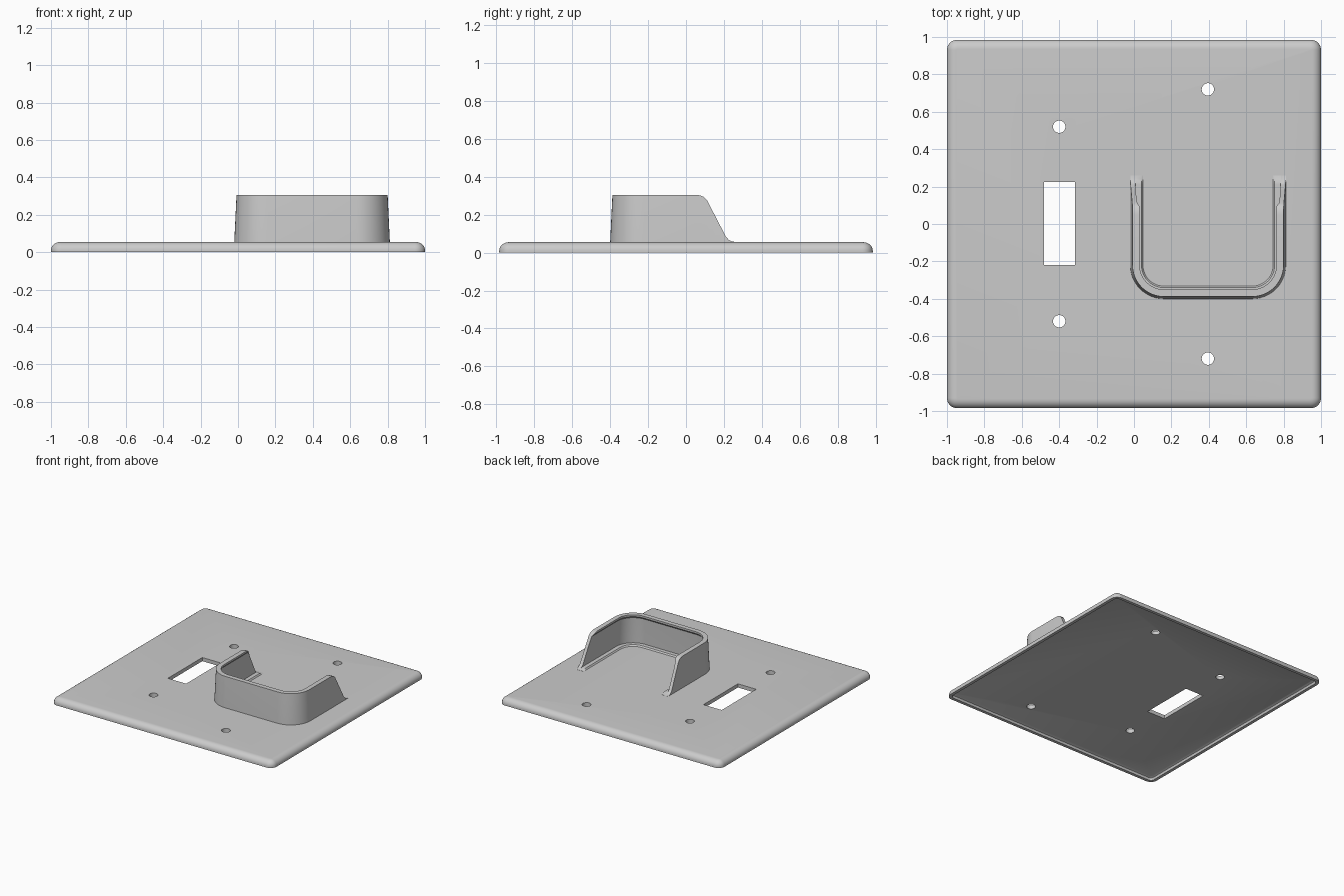
import bpy, bmesh, math
from mathutils import Vector

if "Cube" in bpy.data.objects:
    bpy.data.objects.remove(bpy.data.objects["Cube"])

mat = bpy.data.materials.new("light grey plastic")
mat.use_nodes = True
GREY = (0.6, 0.6, 0.6, 1)
mat.diffuse_color = GREY
mat.node_tree.nodes["Principled BSDF"].inputs["Base Color"].default_value = GREY

PLATE_TOP, RIM_TOP = 0.055, 0.305


def loft(name, rings, closed, cap):
    """Skin a list of equal-length rings; optionally close the list or cap its ends."""
    bm = bmesh.new()
    rows = [[bm.verts.new(p) for p in ring] for ring in rings]
    n = len(rows[0])
    pairs = list(zip(rows, rows[1:]))
    if closed:
        pairs.append((rows[-1], rows[0]))
    for a, b in pairs:
        for i in range(n):
            j = (i + 1) % n
            bm.faces.new((a[i], a[j], b[j], b[i]))
    if cap:
        bm.faces.new(rows[0])
        bm.faces.new(rows[-1])
    bmesh.ops.recalc_face_normals(bm, faces=bm.faces)
    me = bpy.data.meshes.new(name)
    bm.to_mesh(me)
    bm.free()
    me.materials.append(mat)
    ob = bpy.data.objects.new(name, me)
    bpy.context.collection.objects.link(ob)
    return ob


def smooth(ob):
    bpy.ops.object.select_all(action="DESELECT")
    ob.select_set(True)
    bpy.context.view_layer.objects.active = ob
    bpy.ops.object.shade_smooth_by_angle(angle=math.radians(32))


def rounded_ring(inset, z, steps=8):
    """Rounded rectangle following the plate outline."""
    r = max(0.055 - inset, 0.004)
    cx, cy = 1 - inset - r, 0.985 - inset - r
    pts = []
    for k, (sx, sy) in enumerate([(1, 1), (-1, 1), (-1, -1), (1, -1)]):
        for s in range(steps + 1):
            a = (k + s / steps) * math.pi / 2
            pts.append((sx * cx + r * math.cos(a), sy * cy + r * math.sin(a), z))
    return pts


# Wall plate: recessed back, thin rim, rounded front edge
section = [(0.045, 0.025), (0.03, 0.018), (0.025, 0.0), (0.0, 0.0)]
for s in range(9):
    a = s / 8 * math.pi / 2
    section.append((0.05 * (1 - math.cos(a)), 0.01 + 0.045 * math.sin(a)))
plate = loft("wall_plate", [rounded_ring(i, z) for i, z in section], False, True)

# Screw holes and switch slot, cut right through
cutters = []
for x, y in [(-0.4, 0.52), (-0.4, -0.52), (0.395, 0.72), (0.395, -0.72)]:
    bpy.ops.mesh.primitive_cylinder_add(vertices=32, radius=0.033, depth=0.4, location=(x, y, 0))
    cutters.append(bpy.context.object)
bpy.ops.mesh.primitive_cube_add(size=1, location=(-0.398, 0.003, 0))
slot = bpy.context.object
slot.scale = (0.165, 0.445, 0.4)
cutters.append(slot)
for i, c in enumerate(cutters):
    c.name = f"opening_cutter_{i + 1}"
    c.hide_render = True
    m = plate.modifiers.new("opening", "BOOLEAN")
    m.operation, m.solver, m.object = "DIFFERENCE", "EXACT", c
bpy.context.view_layer.update()
cut_mesh = bpy.data.meshes.new_from_object(
    plate.evaluated_get(bpy.context.evaluated_depsgraph_get()))
plate.modifiers.clear()
plate.data = cut_mesh
for c in cutters:
    bpy.data.objects.remove(c)
smooth(plate)

# Side silhouette of the cradle arms: (y, height)
SLOPE = [(0.05, 0.305), (0.075, 0.302), (0.095, 0.293), (0.11, 0.278),
         (0.21, 0.085), (0.225, 0.068), (0.24, 0.06), (0.26, 0.056)]


def arm_height(y):
    for (y0, z0), (y1, z1) in zip(SLOPE, SLOPE[1:]):
        if y0 <= y <= y1:
            return z0 + (z1 - z0) * (y - y0) / (y1 - y0)
    return RIM_TOP


# U-shaped path of the cradle: position and inward direction
LEFT, RIGHT, FRONT, R = -0.02, 0.812, -0.4, 0.18
arm_ys = [y for y, z in reversed(SLOPE)]
arm_ys[4:4] = [0.175, 0.14]
path = [((LEFT, y), (1, 0)) for y in arm_ys]
for cx, start in [(LEFT + R, math.pi), (RIGHT - R, 1.5 * math.pi)]:
    for s in range(13):
        a = start + s / 12 * math.pi / 2
        d = (math.cos(a), math.sin(a))
        path.append(((cx + R * d[0], FRONT + R + R * d[1]), (-d[0], -d[1])))
path += [((RIGHT, y), (-1, 0)) for y in reversed(arm_ys)]

# Cross-section of the cradle: (inward offset, z), drafted wall with an inner lip
WALL = [(0.0, 0.045), (0.0, PLATE_TOP), (0.012, RIM_TOP), (0.05, RIM_TOP),
        (0.05, 0.29), (0.036, 0.275), (0.027, PLATE_TOP), (0.027, 0.045)]


def cradle_ring(pos, inward):
    h = arm_height(pos[1])
    ring = []
    for i, (off, z) in enumerate(WALL):
        if z > h:
            t = (h - PLATE_TOP) / (RIM_TOP - PLATE_TOP)
            z, off = h, (0.012 * t if i <= 2 else min(off, 0.027 + 0.009 * t + max(0, h - 0.275)))
        ring.append((pos[0] + inward[0] * off, pos[1] + inward[1] * off, z))
    return ring


smooth(loft("cradle_wall", [cradle_ring(p, d) for p, d in path], False, True))

# Low ledge around the inside foot of the cradle
LEDGE = [(0.02, 0.045), (0.02, 0.066), (0.06, 0.066), (0.068, PLATE_TOP), (0.068, 0.045)]
ledge_rings = [[(p[0] + d[0] * o, p[1] + d[1] * o, min(z, arm_height(p[1]))) for o, z in LEDGE]
               for p, d in path]
smooth(loft("cradle_ledge", ledge_rings, False, True))
